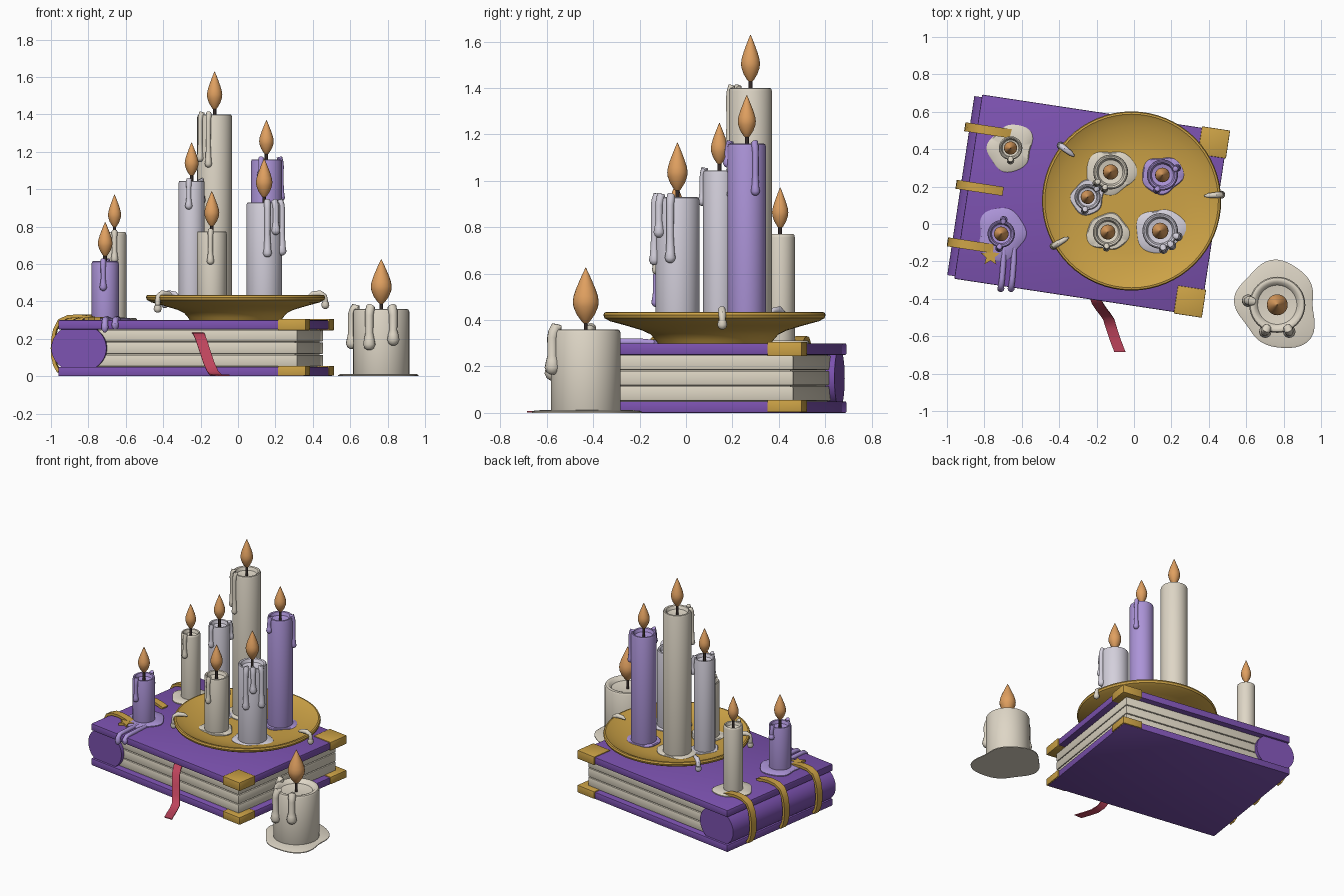
import bpy, bmesh, math, random
from mathutils import Vector, Matrix

if "Cube" in bpy.data.objects:
    bpy.data.objects.remove(bpy.data.objects["Cube"])

random.seed(4)


def mat(name, r, g, b):
    lin = [((c / 255 + 0.055) / 1.055) ** 2.4 for c in (r, g, b)]
    m = bpy.data.materials.new(name)
    m.diffuse_color = (*lin, 1)
    m.use_nodes = True
    m.node_tree.nodes["Principled BSDF"].inputs["Base Color"].default_value = m.diffuse_color
    return m


PURPLE = mat("purple_cover", 124, 82, 176)
BONE = mat("bone_wax", 222, 214, 198)
PAPER = mat("paper", 220, 212, 194)
LILAC = mat("lavender_wax", 172, 148, 216)
GREY = mat("pale_lilac_wax", 212, 208, 220)
GOLD = mat("gold", 204, 162, 70)
FLAME = mat("flame_orange", 224, 160, 96)
RED = mat("ribbon_red", 190, 68, 92)
DARK = mat("wick_dark", 52, 42, 40)

# the book lies turned a little about z
BOOK = Matrix.Translation((-0.228, 0.10, 0)) @ Matrix.Rotation(math.radians(-8.6), 4, 'Z')


def finish(name, bm, material, matrix=None, smooth=True):
    bmesh.ops.recalc_face_normals(bm, faces=bm.faces)
    me = bpy.data.meshes.new(name)
    bm.to_mesh(me)
    bm.free()
    me.materials.append(material)
    ob = bpy.data.objects.new(name, me)
    bpy.context.collection.objects.link(ob)
    if matrix:
        ob.matrix_world = matrix
    if smooth:
        bpy.ops.object.select_all(action='DESELECT')
        ob.select_set(True)
        bpy.context.view_layer.objects.active = ob
        bpy.ops.object.shade_smooth_by_angle(angle=math.radians(40))
    return ob


def box(name, lo, hi, material, bevel=0.0):
    bm = bmesh.new()
    bmesh.ops.create_cube(bm, size=1)
    for v in bm.verts:
        v.co = Vector([(a + b) / 2 + c * (b - a) for a, b, c in zip(lo, hi, v.co)])
    if bevel:
        bmesh.ops.bevel(bm, geom=bm.edges[:], offset=bevel, segments=2, affect='EDGES', profile=0.5)
    return finish(name, bm, material, BOOK)


def loft(bm, rings):
    rows = [[bm.verts.new(p) for p in ring] for ring in rings]
    n = len(rows[0])
    for a, b in zip(rows, rows[1:]):
        for i in range(n):
            bm.faces.new((a[i], a[(i + 1) % n], b[(i + 1) % n], b[i]))
    bm.faces.new(rows[0])
    bm.faces.new(rows[-1])


def lathe(name, profile, centre, material, n=40):
    bm = bmesh.new()
    x, y = centre
    loft(bm, [[(x + r * math.cos(2 * math.pi * i / n), y + r * math.sin(2 * math.pi * i / n), z)
               for i in range(n)] for r, z in profile])
    return finish(name, bm, material)


def sweep(name, path, side, section, scales, material, matrix=None):
    """Sweep a section along a path whose sideways axis stays fixed."""
    bm = bmesh.new()
    pts = [Vector(p) for p in path]
    side = Vector(side)
    rings = []
    for i, p in enumerate(pts):
        t = pts[min(i + 1, len(pts) - 1)] - pts[max(i - 1, 0)]
        nrm = side.cross(t).normalized()
        rings.append([p + side * a * scales[i] + nrm * b * scales[i] for a, b in section])
    loft(bm, rings)
    return finish(name, bm, material, matrix)


ROUND = [(math.cos(math.pi * i / 6), math.sin(math.pi * i / 6)) for i in range(12)]


def drip(name, centre, r, top, angle, length, w, material):
    a = math.radians(angle)
    out = [(0.82 * r, top - 0.008, .3), (0.86 * r, top + 0.002, .8), (0.95 * r, top + 0.006, 1),
           (r, top - 0.012, 1), (r + .3 * w, top - 0.035, .9), (r + .3 * w, top - length * .6, .85)]
    end = top - length + w
    out += [(r + .3 * w, end + 1.2 * w, 1.1), (r + .3 * w, end, 1.35),
            (r + .3 * w, end - .8 * w, 1.0), (r + .3 * w, end - 1.2 * w, .4)]
    path = [(centre[0] + d * math.cos(a), centre[1] + d * math.sin(a), z) for d, z, _ in out]
    sweep(name, path, (-math.sin(a), math.cos(a), 0), ROUND, [w * s for _, _, s in out], material)


def pool(name, centre, radius, z, material):
    bm = bmesh.new()
    p = [random.uniform(0, 6.28) for _ in range(3)]
    n = 48

    def ring(f, h):
        pts = []
        for i in range(n):
            t = 2 * math.pi * i / n
            q = f * radius * (1 + .08 * math.sin(2 * t + p[0]) + .06 * math.sin(3 * t + p[1])
                              + .04 * math.sin(5 * t + p[2]))
            pts.append((centre[0] + q * math.cos(t), centre[1] + q * math.sin(t), z + h))
        return pts
    loft(bm, [ring(1, 0), ring(1, .006), ring(.95, .011), ring(.5, .013)])
    finish(name, bm, material)


def candle(name, x, y, r, base, top, tip, fw, pool_r, material, drips, w=0.015):
    c = (x, y)
    lathe(name + "_body", [(r * .97, base), (r, base + .01), (r, top - .014), (r * .96, top - .003),
                           (r * .9, top), (r * .8, top - .004), (r * .7, top - .025),
                           (r * .3, top - .034), (.004, top - .034)], c, material)
    pool(name + "_wax_pool", c, pool_r, base, material)
    lathe(name + "_wick", [(.009, top - .04), (.009, top + .05)], c, DARK, 10)
    f0 = top + .022
    h = tip - f0
    shape = [(.08, 0), (.35, .06), (.72, .18), (.95, .31), (1, .4), (.93, .5), (.74, .63),
             (.5, .76), (.25, .89), (.1, .96), (.02, 1)]
    lathe(name + "_flame", [(s * fw / 2, f0 + k * h) for s, k in shape], c, FLAME, 24)
    for i, (ang, ln) in enumerate(drips):
        drip(f"{name}_drip_{i + 1}", c, r, top, ang, ln, w, material)


# book covers, rounded spine, page blocks
for nm, z in (("bottom", 0), ("top", .25)):
    box(nm + "_cover", (-.666, -.498, z), (.666, .498, z + .05), PURPLE, .006)
    for s in (-1, 1):
        v = sorted((s * .355, s * .506))
        box(f"{nm}_gold_corner_{'back' if s > 0 else 'front'}", (.522, v[0], z + (-.005 if z else .003)),
            (.674, v[1], z + .056), GOLD, .004)
bm = bmesh.new()
loft(bm, [[(-.557 + .149 * math.cos(2 * math.pi * i / 48), v, .15 + .13 * math.sin(2 * math.pi * i / 48))
           for i in range(48)] for v in (-.484, .484)])
finish("book_spine", bm, PURPLE, BOOK)
box("page_core", (-.55, -.445, .04), (.605, .445, .26), PAPER)
for i in range(3):
    z = .05 + i * .0667
    box(f"page_block_{i + 1}", (-.55, -.46, z + .002), (.622, .46, z + .0647), PAPER, .006)

# gold bands around the spine
RECT = [(-.024, -.009), (.024, -.009), (.024, .009), (-.024, .009)]
band = [(-.48, .302), (-.52, .314), (-.58, .322), (-.64, .318), (-.685, .298), (-.71, .25), (-.72, .2),
        (-.723, .15), (-.72, .1), (-.71, .06), (-.69, .025)]
for i, v in enumerate((-.308, .003, .314)):
    sweep(f"spine_band_{i + 1}", [(u, v, z) for u, z in band], (0, 1, 0), RECT, [1] * len(band), GOLD, BOOK)

# star charm on the cover
bm = bmesh.new()
loft(bm, [[(-.768 + q * math.sin(math.pi * i / 5), -.172 + q * math.cos(math.pi * i / 5), z)
           for i in range(10) for q in [(.054, .024)[i % 2]]] for z in (.299, .316)])
finish("star_charm", bm, GOLD, smooth=False)

# ribbon bookmark
path = [(-.225, -.33, .235), (-.21, -.385, .228), (-.195, -.425, .19), (-.175, -.455, .13),
        (-.155, -.48, .07), (-.135, -.51, .025), (-.12, -.56, .008), (-.10, -.62, .006), (-.075, -.685, .005)]
sweep("ribbon_bookmark", path, (1, 0, 0), [(-.03, -.003), (.03, -.003), (.03, .003), (-.03, .003)],
      [1] * len(path), RED)

# gold dish
PC = (-.013, .123)
lathe("gold_dish", [(.01, .30), (.245, .30), (.255, .315), (.275, .338), (.31, .355), (.38, .376), (.45, .395),
                    (.474, .408), (.479, .422), (.474, .433), (.464, .435), (.452, .428), (.40, .408),
                    (.34, .392), (.28, .383), (.20, .38), (.01, .38)], PC, GOLD, 64)
for i, ang in enumerate((4, 142, 210)):
    drip(f"dish_drip_{i + 1}", PC, .476, .438, ang, (.075, .07, .095)[i], .016, (BONE, GREY, BONE)[i])

# candles: x, y, radius, base, top, flame tip, flame width, pool radius
candle("tall_candle", -.125, .278, .093, .38, 1.40, 1.63, .082, .125, BONE, [(218, .25), (250, .28)])
candle("lavender_candle", .152, .262, .083, .38, 1.16, 1.37, .078, .105, LILAC, [(25, .22), (250, .10)])
candle("slim_lilac_candle", -.248, .144, .07, .38, 1.045, 1.25, .074, .092, GREY, [(258, .15), (42, .12)])
candle("short_dish_candle", -.14, -.043, .08, .38, .775, .99, .08, .105, BONE, [(265, .175)])
candle("wide_dish_candle", .14, -.037, .095, .38, .93, 1.165, .088, .125, GREY, [(-80, .29), (-18, .28), (-52, .17)], .018)
candle("back_book_candle", -.66, .406, .063, .30, .77, .972, .07, .122, BONE, [(270, .16)])
candle("front_book_candle", -.71, -.053, .073, .30, .615, .825, .078, .133, LILAC, [(262, .155), (80, .09)])
candle("pillar_candle", .766, -.432, .15, 0, .36, .626, .112, .222, BONE, [(172, .21), (246, .215), (294, .19)], .025)

# wax running over the front edge of the cover
for i, (x, low) in enumerate(((-.695, .235), (-.64, .25))):
    path = [(x, -.13, .302), (x - .003, -.2, .306), (x - .01, -.29, .306), (x - .015, -.325, .303),
            (x - .017, -.342, .285), (x - .017, -.345, low + .03), (x - .017, -.345, low + .012), (x - .017, -.345, low)]
    sweep(f"cover_wax_run_{i + 1}", path, (1, 0, 0), ROUND, [.012, .015, .015, .016, .016, .019, .017, .006], LILAC)
